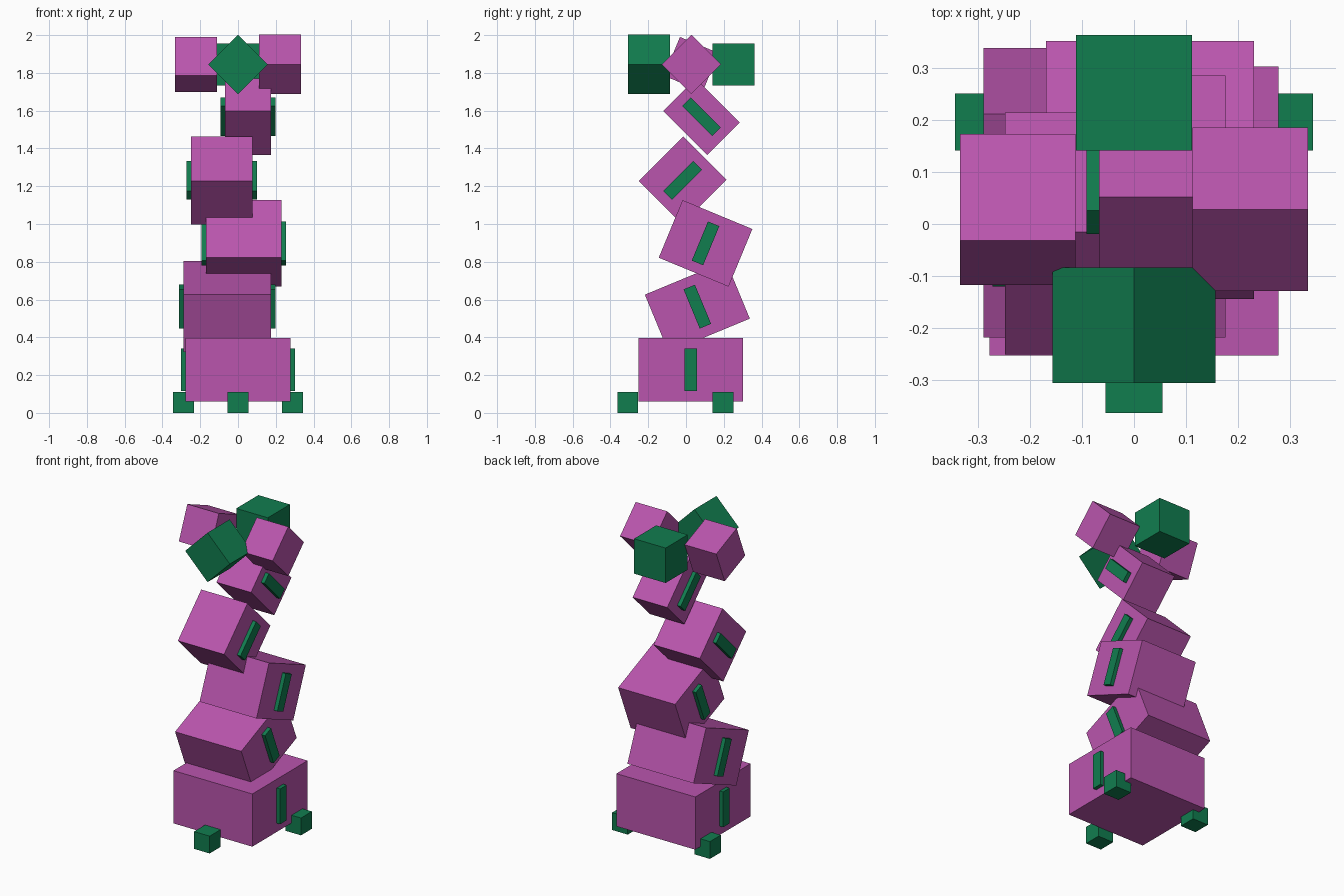
import bpy
from math import radians
from mathutils import Euler

cube = bpy.data.objects.get("Cube")
if cube:
    bpy.data.objects.remove(cube, do_unlink=True)


def make_material(name, rgb):
    mat = bpy.data.materials.new(name)
    mat.use_nodes = True
    mat.diffuse_color = (*rgb, 1)
    mat.node_tree.nodes["Principled BSDF"].inputs["Base Color"].default_value = (*rgb, 1)
    return mat


PINK = make_material("orchid pink", (0.49, 0.091, 0.42))
GREEN = make_material("deep green", (0.0055, 0.205, 0.078))


def box(name, center, size, mat, rot=(0, 0, 0)):
    """Add a flat-faced box, rotated in degrees about its centre."""
    bpy.ops.mesh.primitive_cube_add(size=1, location=center)
    ob = bpy.context.object
    ob.name = name
    ob.scale = size
    ob.rotation_euler = Euler([radians(a) for a in rot])
    ob.data.materials.append(mat)
    return ob


# Stacked body blocks: name, centre, size, tilt about x
blocks = [
    ("base_block", (0, 0.025, 0.228), (0.555, 0.555, 0.335), 0),
    ("lower_block", (-0.057, 0.06, 0.5625), (0.465, 0.465, 0.33), 22.5),
    ("middle_block", (0.031, 0.1035, 0.8975), (0.40, 0.40, 0.33), -22.5),
    ("upper_block", (-0.085, -0.018, 1.231), (0.325, 0.325, 0.333), -45),
    ("neck_block", (0.054, 0.0825, 1.5675), (0.243, 0.243, 0.33), 45),
]
for name, center, size, tilt in blocks:
    box(name, center, size, PINK, (tilt, 0, 0))
    # Raised slat on each side, tilted with its block
    for side, sign in (("left", 1), ("right", -1)):
        x = center[0] + sign * size[0] / 2
        box(f"{name}_{side}_slat", (x, center[1], center[2]),
            (0.048, 0.065, 0.224), GREEN, (tilt, 0, 0))

# Three small feet
FOOT = (0.11, 0.11, 0.11)
box("front_foot", (0, -0.308, 0.055), FOOT, GREEN)
box("left_foot", (0.289, 0.196, 0.055), FOOT, GREEN)
box("right_foot", (-0.289, 0.196, 0.055), FOOT, GREEN)

# Crown of four cubes
CROWN = (0.222, 0.222, 0.222)
box("front_crown_cube", (0, -0.195, 1.845), CROWN, GREEN, (0, 45, 0))
box("back_crown_cube", (0, 0.252, 1.845), CROWN, GREEN)
box("left_crown_cube", (0.223, 0.028, 1.845), CROWN, PINK, (45, 0, 0))
box("right_crown_cube", (-0.223, 0.028, 1.845), CROWN, PINK, (-22.5, 0, 0))
